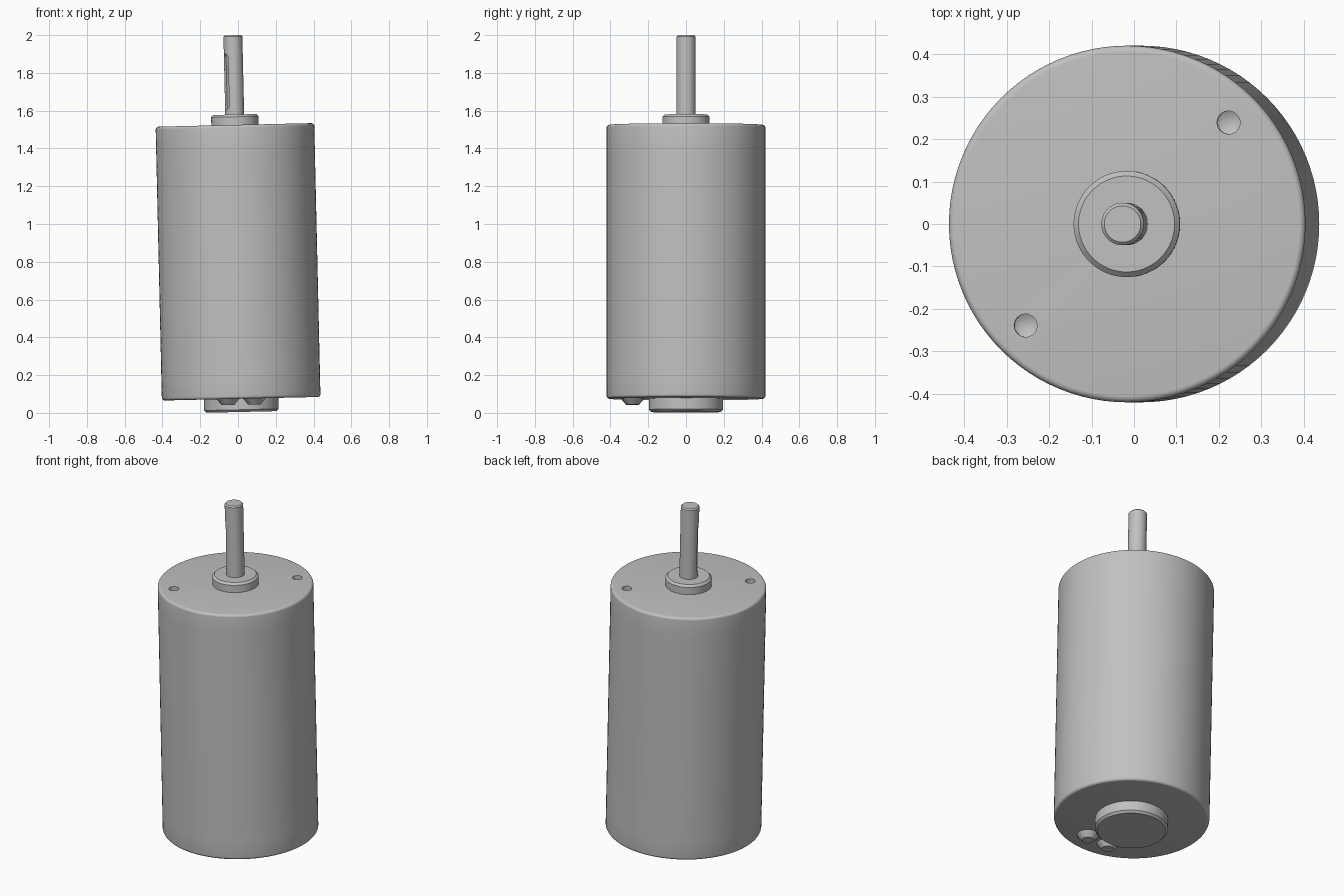
import bpy, bmesh
from math import sin, cos, pi, radians
from mathutils import Matrix

cube = bpy.data.objects.get("Cube")
if cube:
    bpy.data.objects.remove(cube)

# The whole motor leans slightly towards its right
TILT = Matrix.Translation((0.0185, 0, 0)) @ Matrix.Rotation(-0.0228, 4, 'Y')
R, BOTTOM, TOP, CAP, FILLET = 0.42, 0.075, 1.525, 0.11, 0.015

grey = bpy.data.materials.new("metal_grey")
grey.use_nodes = True
colour = (0.53, 0.53, 0.53, 1)
grey.diffuse_color = colour
grey.node_tree.nodes["Principled BSDF"].inputs["Base Color"].default_value = colour


def finish(name, bm, place=Matrix()):
    bmesh.ops.remove_doubles(bm, verts=bm.verts, dist=1e-5)
    bmesh.ops.recalc_face_normals(bm, faces=bm.faces)
    mesh = bpy.data.meshes.new(name)
    bm.to_mesh(mesh)
    bm.free()
    mesh.materials.append(grey)
    ob = bpy.data.objects.new(name, mesh)
    bpy.context.collection.objects.link(ob)
    ob.matrix_world = TILT @ place
    return ob


def lathe(name, profile, x=0, y=0, steps=96):
    """Solid of revolution from (radius, height) points."""
    bm = bmesh.new()
    vs = [bm.verts.new((r, 0, z)) for r, z in profile]
    es = [bm.edges.new(pair) for pair in zip(vs, vs[1:])]
    bmesh.ops.spin(bm, geom=vs + es, cent=(0, 0, 0), axis=(0, 0, 1),
                   angle=2 * pi, steps=steps, use_merge=True)
    return finish(name, bm, Matrix.Translation((x, y, 0)))


def activate(ob):
    bpy.ops.object.select_all(action='DESELECT')
    ob.select_set(True)
    bpy.context.view_layer.objects.active = ob


def cut(target, cutter):
    cutter.hide_render = True
    mod = target.modifiers.new("cut", 'BOOLEAN')
    mod.operation, mod.solver, mod.object = 'DIFFERENCE', 'EXACT', cutter
    activate(target)
    bpy.ops.object.modifier_apply(modifier=mod.name)
    bpy.data.objects.remove(cutter)


def end_cap(name, z_end, direction):
    """Disc with a rounded outer edge; direction points out of the motor."""
    arc = [(R - FILLET + FILLET * sin(a), z_end - direction * FILLET * (1 - cos(a)))
           for a in (i * pi / 10 for i in range(6))]
    seam = z_end - direction * CAP
    return lathe(name, [(0, z_end)] + arc + [(R, seam), (0, seam)])


# Housing and end caps
shell = lathe("housing", [(0, BOTTOM + CAP), (R, BOTTOM + CAP), (R, TOP - CAP), (0, TOP - CAP)])
front_cap = end_cap("top_cap", TOP, 1)
rear_cap = end_cap("bottom_cap", BOTTOM, -1)

# Two drilled mounting holes with conical floors
for side in (-1, 1):
    drill = lathe("drill", [(0, TOP - 0.07), (0.027, TOP - 0.055), (0.027, TOP + 0.02),
                            (0, TOP + 0.02)], side * 0.239, side * 0.239, 32)
    cut(front_cap, drill)

# Chamfered bearing collar and rear boss
collar = lathe("bearing_collar", [(0, TOP - 0.01), (0.125, TOP - 0.01), (0.125, 1.568),
                                  (0.113, 1.58), (0, 1.58)])
boss = lathe("rear_boss", [(0, 0.005), (0.185, 0.005), (0.197, 0.017),
                           (0.197, BOTTOM + 0.01), (0, BOTTOM + 0.01)])

# Output shaft with a round-ended keyway
shaft = lathe("shaft", [(0, 1.56), (0.05, 1.56), (0.05, 1.993), (0.043, 2), (0, 2)], steps=64)
bm = bmesh.new()
half, low, high = 0.022, 1.63, 1.88
outline = []
for centre, start in ((high, 0), (low, pi)):
    for i in range(13):
        a = start + i * pi / 12
        outline.append(bm.verts.new((0.032, half * cos(a), centre + half * sin(a))))
face = bm.faces.new(outline)
extruded = bmesh.ops.extrude_face_region(bm, geom=[face])
bmesh.ops.translate(bm, vec=(0.05, 0, 0),
                    verts=[g for g in extruded["geom"] if isinstance(g, bmesh.types.BMVert)])
cut(shaft, finish("key_cutter", bm, Matrix.Rotation(radians(210), 4, 'Z')))

# Two tapered terminal studs under the bottom cap
studs = [lathe(name, [(0, 0.043), (0.033, 0.043), (0.06, BOTTOM), (0.06, BOTTOM + 0.01),
                      (0, BOTTOM + 0.01)], x, -0.283, 40)
         for name, x in (("right_terminal", -0.07), ("left_terminal", 0.07))]

for ob in [shell, front_cap, rear_cap, collar, boss, shaft] + studs:
    activate(ob)
    bpy.ops.object.shade_smooth_by_angle(angle=radians(30))
